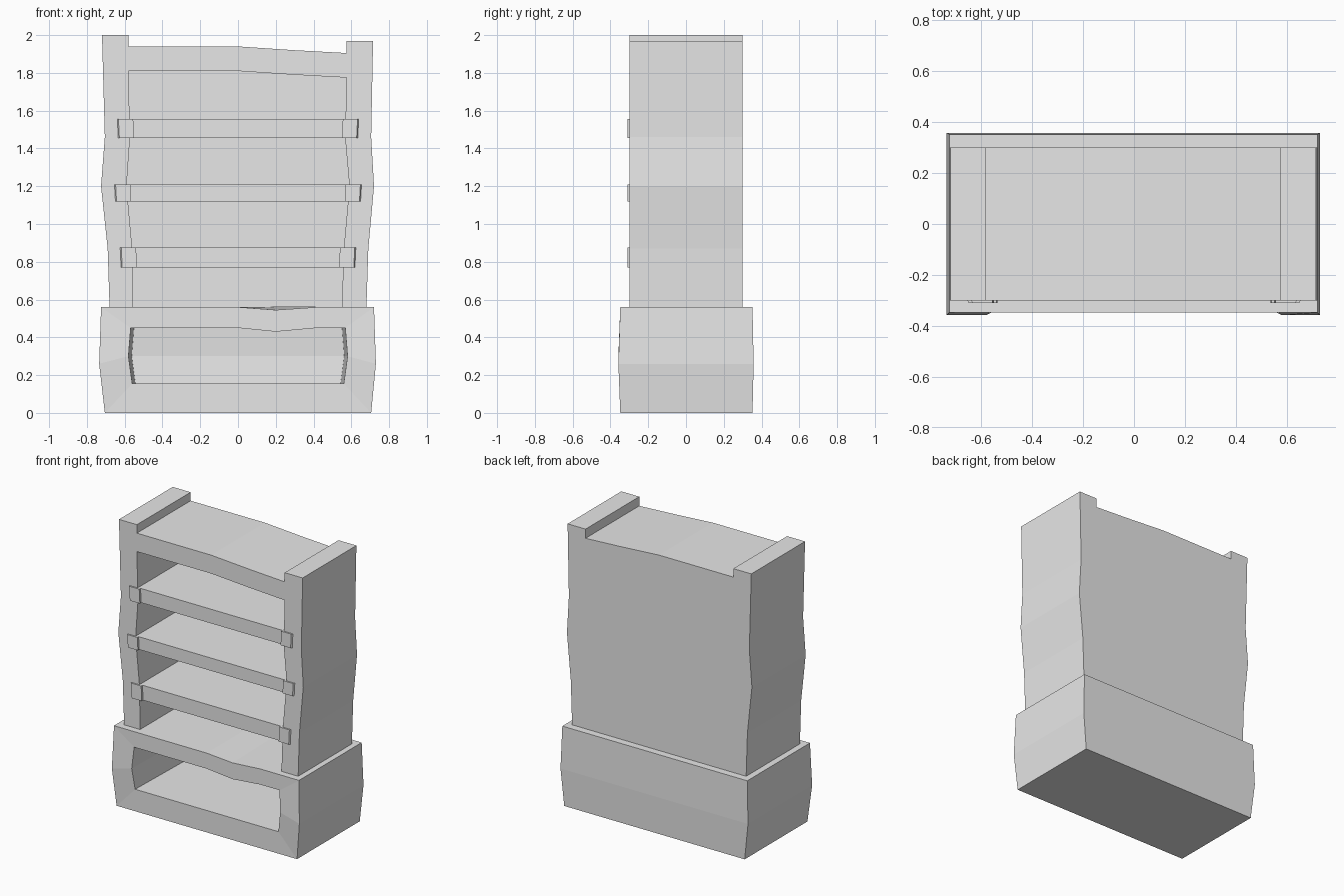
import bpy, bmesh

if "Cube" in bpy.data.objects:
    bpy.data.objects.remove(bpy.data.objects["Cube"])

mat = bpy.data.materials.new("plain_grey")
mat.diffuse_color = (0.8, 0.8, 0.8, 1)
mat.use_nodes = True
mat.node_tree.nodes["Principled BSDF"].inputs["Base Color"].default_value = mat.diffuse_color


def make(name, bm):
    bmesh.ops.recalc_face_normals(bm, faces=bm.faces)
    me = bpy.data.meshes.new(name)
    bm.to_mesh(me)
    bm.free()
    me.materials.append(mat)
    bpy.context.collection.objects.link(bpy.data.objects.new(name, me))


def strip(bm, a, b, closed=False):
    """Quads between two matching loops of vertices."""
    n = len(a)
    for i in range(n if closed else n - 1):
        j = (i + 1) % n
        bm.faces.new((a[i], a[j], b[j], b[i]))


def prism(name, loop0, loop1):
    """Solid between two matching closed loops of 3D points."""
    bm = bmesh.new()
    a = [bm.verts.new(p) for p in loop0]
    b = [bm.verts.new(p) for p in loop1]
    strip(bm, a, b, True)
    bm.faces.new(a)
    bm.faces.new(b)
    make(name, bm)


# Upper cabinet: wavy frame with an open front and a flat back
outer = [(-.68, .56), (-.69, .87), (-.725, 1.2), (-.705, 1.46), (-.72, 2.0),
         (-.58, 2.0), (-.58, 1.94), (0, 1.94), (.3, 1.92), (.575, 1.905),
         (.575, 1.97), (.715, 1.97), (.705, 1.46), (.72, 1.2), (.69, .87), (.68, .56)]
inner = [(-.555, .56), (-.56, .87), (-.59, 1.2), (-.572, 1.46), (-.58, 1.81),
         (0, 1.81), (.3, 1.79), (.575, 1.775), (.567, 1.46), (.59, 1.2), (.56, .87), (.55, .56)]
bm = bmesh.new()
of, ob, nf, nb = [[bm.verts.new((x, y, z)) for x, z in pts] for pts, y in
                  ((outer, -.30), (outer, .30), (inner, -.30), (inner, .25))]
strip(bm, of, ob)
strip(bm, nf, nb)
bm.faces.new(of + nf[::-1])
bm.faces.new(ob)
bm.faces.new(nb)
make("cabinet_frame", bm)

# Base: bulging box with a deep opening and a dent in the front rail
bo = [(-.705, 0), (-.735, .26), (-.725, .56), (0, .56), (.2, .545),
      (.42, .56), (.72, .56), (.73, .26), (.705, 0)]
bi = [(-.56, .155), (-.58, .3), (-.568, .45), (0, .45), (.2, .43),
      (.42, .45), (.568, .45), (.58, .3), (.56, .155)]
bulge = [.01 if i in (1, 7) else 0 for i in range(9)]
bm = bmesh.new()
of = [bm.verts.new((x, -.348 - d, z)) for (x, z), d in zip(bo, bulge)]
ob = [bm.verts.new((x, .352 + d * .6, .56 if z > .5 else z)) for (x, z), d in zip(bo, bulge)]
nf = [bm.verts.new((x, -.348 - d, z)) for (x, z), d in zip(bi, bulge)]
nb = [bm.verts.new((x * .97, .29 + d, .45 if z > .4 else z)) for (x, z), d in zip(bi, bulge)]
for a, b in ((of, ob), (nf, nb), (of, nf)):
    strip(bm, a, b, True)
for r in (ob, nb):
    bm.faces.new((r[0], r[1], r[7], r[8]))
    bm.faces.new(r[1:8])
make("base_box", bm)

# Shelves and the small brackets that clasp the frame at both ends
for n, (z0, z1, half, tip) in enumerate([(.77, .875, .565, .625),
                                         (1.12, 1.21, .59, .655),
                                         (1.455, 1.555, .575, .64)], 1):
    rect = [(-half, -.295), (half, -.295), (half, .26), (-half, .26)]
    prism(f"shelf_{n}", [(x, y, z0) for x, y in rect], [(x, y, z1) for x, y in rect])
    for s, side in ((-1, "left"), (1, "right")):
        prof = [(tip, -.29), (tip - .012, -.31), (tip - .09, -.31), (tip - .09, -.28)]
        prism(f"bracket_{side}_{n}", [(s * x, y, z0) for x, y in prof],
              [(s * (x + .005), y, z1) for x, y in prof])
